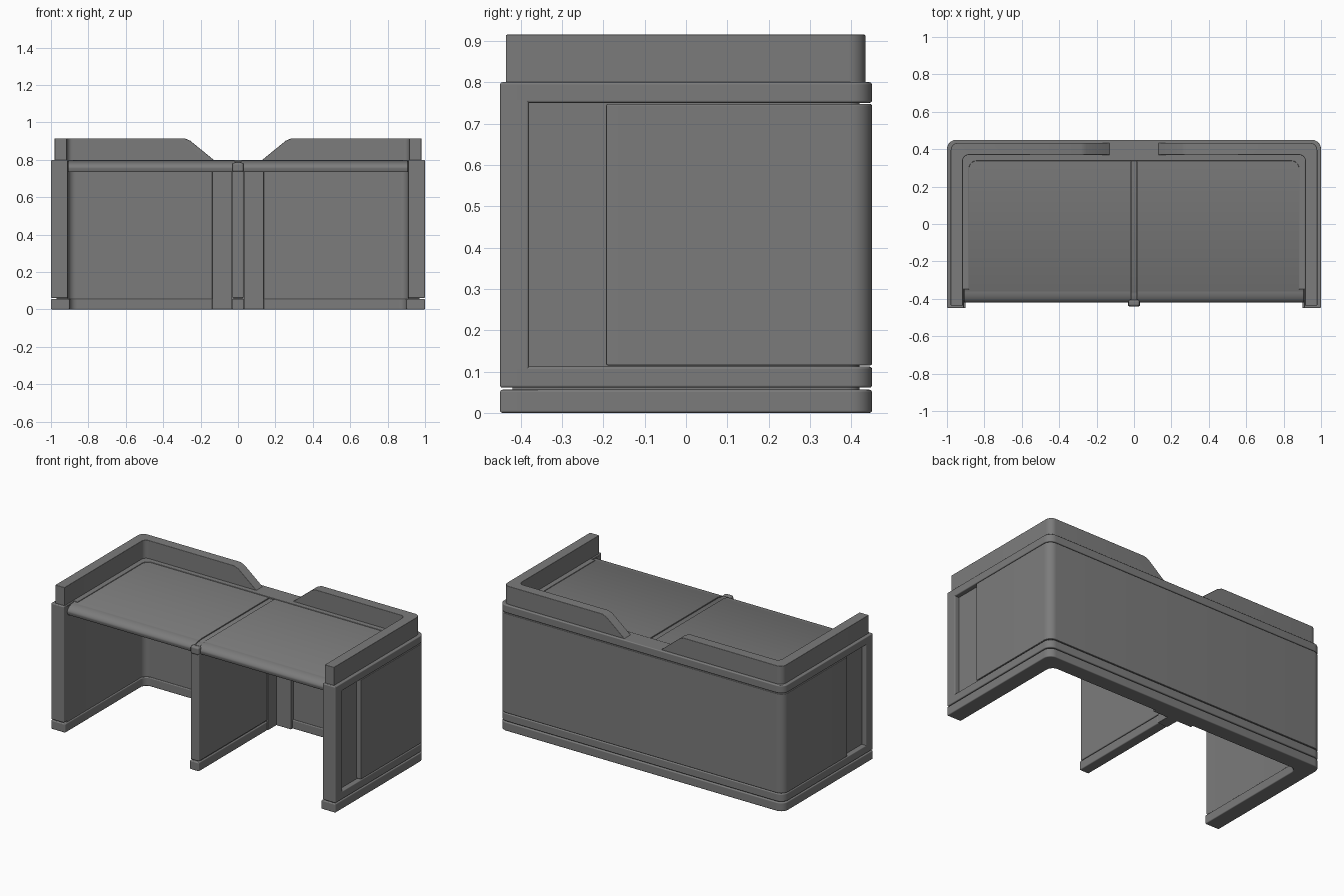
import bpy, bmesh, math
from mathutils import Vector

if "Cube" in bpy.data.objects:
    bpy.data.objects.remove(bpy.data.objects["Cube"])

mat = bpy.data.materials.new("mid_grey")
mat.diffuse_color = (0.2, 0.2, 0.2, 1)
mat.use_nodes = True
mat.node_tree.nodes["Principled BSDF"].inputs["Base Color"].default_value = mat.diffuse_color


def finish(name, bm, bevel=0.006, mirror=False):
    bmesh.ops.recalc_face_normals(bm, faces=bm.faces)
    me = bpy.data.meshes.new(name)
    bm.to_mesh(me)
    bm.free()
    ob = bpy.data.objects.new(name, me)
    bpy.context.collection.objects.link(ob)
    me.materials.append(mat)
    bpy.ops.object.select_all(action='DESELECT')
    ob.select_set(True)
    bpy.context.view_layer.objects.active = ob
    bpy.ops.object.shade_smooth_by_angle(angle=math.radians(32))
    if bevel:
        b = ob.modifiers.new("soft_edges", 'BEVEL')
        b.width = bevel
        b.segments = 3
        b.limit_method = 'ANGLE'
        b.angle_limit = math.radians(40)
        b.harden_normals = True
    if mirror:
        ob.modifiers.new("mirror", 'MIRROR').use_mirror_merge = False
    return ob


def prism(points, direction):
    """Closed solid from a planar outline swept along a direction."""
    bm = bmesh.new()
    face = bm.faces.new([bm.verts.new(p) for p in points])
    ext = bmesh.ops.extrude_face_region(bm, geom=[face], use_keep_orig=True)
    verts = [g for g in ext["geom"] if isinstance(g, bmesh.types.BMVert)]
    bmesh.ops.translate(bm, verts=verts, vec=direction)
    return bm


def arc(cx, cy, r, a0, a1, n=8):
    return [(cx + r * math.cos(math.radians(a0 + (a1 - a0) * i / n)),
             cy + r * math.sin(math.radians(a0 + (a1 - a0) * i / n))) for i in range(n + 1)]


def half_u(x, back, front, t, r, ri):
    outer = arc(x - r, back - r, r, 90, 0) + [(x, front)]
    inner = [(x - t, front)] + arc(x - t - ri, back - t - ri, ri, 0, 90)
    return outer, inner


def u_part(name, z0, z1, x, back, front, t, r=0.05, ri=0.04, bevel=0.006):
    outer, inner = half_u(x, back, front, t, r, ri)
    flip = lambda pts: [(-a, b) for a, b in reversed(pts)]
    plan = flip(outer) + outer + inner + flip(inner)
    return finish(name, prism([(a, b, z0) for a, b in plan], (0, 0, z1 - z0)), bevel)


def box(name, x0, x1, y0, y1, z0, z1, bevel=0.006, mirror=False):
    pts = [(x0, y0, z0), (x1, y0, z0), (x1, y1, z0), (x0, y1, z0)]
    return finish(name, prism(pts, (0, 0, z1 - z0)), bevel, mirror)


# U-shaped outer shell: plinth, inner core, rails, wrap-around panel
u_part("plinth", 0, 0.056, 1.0, 0.45, -0.45, 0.10)
u_part("wall_core", 0.03, 0.79, 0.97, 0.42, -0.42, 0.062, r=0.03, bevel=0)
u_part("lower_rail", 0.061, 0.112, 1.0, 0.45, -0.45, 0.09)
u_part("upper_rail", 0.75, 0.80, 1.0, 0.45, -0.45, 0.09)
u_part("outer_panel", 0.115, 0.747, 1.0, 0.45, -0.193, 0.045, ri=0.02, bevel=0.004)
box("front_post", 0.91, 1.0, -0.45, -0.38, 0.061, 0.80, mirror=True)

# raised privacy board, with sloping ends at the centre gap
outer, inner = half_u(0.98, 0.434, -0.436, 0.065, 0.04, 0.03)
plan = [(0.1, 0.434)] + outer + inner + [(0.1, 0.369)]
bm = prism([(a, b, 0.795) for a, b in plan], (0, 0, 0.12))
for (xa, za), (xb, zb) in [((0.13, 0.80), (0.255, 0.902)), ((0.255, 0.902), (0.285, 0.915))]:
    cut = bmesh.ops.bisect_plane(
        bm, geom=bm.verts[:] + bm.edges[:] + bm.faces[:], dist=1e-5,
        plane_co=(xa, 0, za), plane_no=Vector((-(zb - za), 0, xb - xa)), clear_outer=True)
    bmesh.ops.holes_fill(bm, edges=[e for e in bm.edges if e.is_boundary], sides=0)
finish("privacy_board", bm, 0.003, mirror=True)

# desk tops with a rolled front edge, framed by a thin lip
u_part("desk_lip", 0.74, 0.80, 0.915, 0.37, -0.35, 0.033, r=0.03, ri=0.04, bevel=0.003)


def worktop(name, x0, x1, shift, top, mirror):
    roll = [(-0.355 + shift - 0.065 * math.sin(math.radians(a)),
             0.755 + (top - 0.758) * math.cos(math.radians(a))) for a in range(0, 91, 10)]
    side = [(0.36, 0.735), (0.36, top), (-0.35 + shift, top)] + roll + [(-0.412 + shift, 0.735)]
    finish(name, prism([(x0, y, z) for y, z in side], (x1 - x0, 0, 0)), 0.002, mirror)


worktop("desk_top", 0.018, 0.908, 0, 0.796, True)
worktop("centre_strip", -0.017, 0.017, -0.008, 0.791, False)

# central divider with its plinth, front cap and rear column
box("divider", -0.03, 0.03, -0.435, 0.25, 0.061, 0.74)
box("divider_core", -0.024, 0.024, -0.41, 0.38, 0.02, 0.75, bevel=0)
box("divider_plinth", -0.033, 0.033, -0.44, 0.25, 0, 0.056)
box("divider_cap", -0.03, 0.03, -0.44, -0.405, 0.735, 0.785, bevel=0.012)
box("rear_column_core", -0.036, 0.036, 0.25, 0.37, 0, 0.74, bevel=0.003)
box("rear_column_plate", -0.138, 0.138, 0.335, 0.375, 0, 0.74, bevel=0.003)
